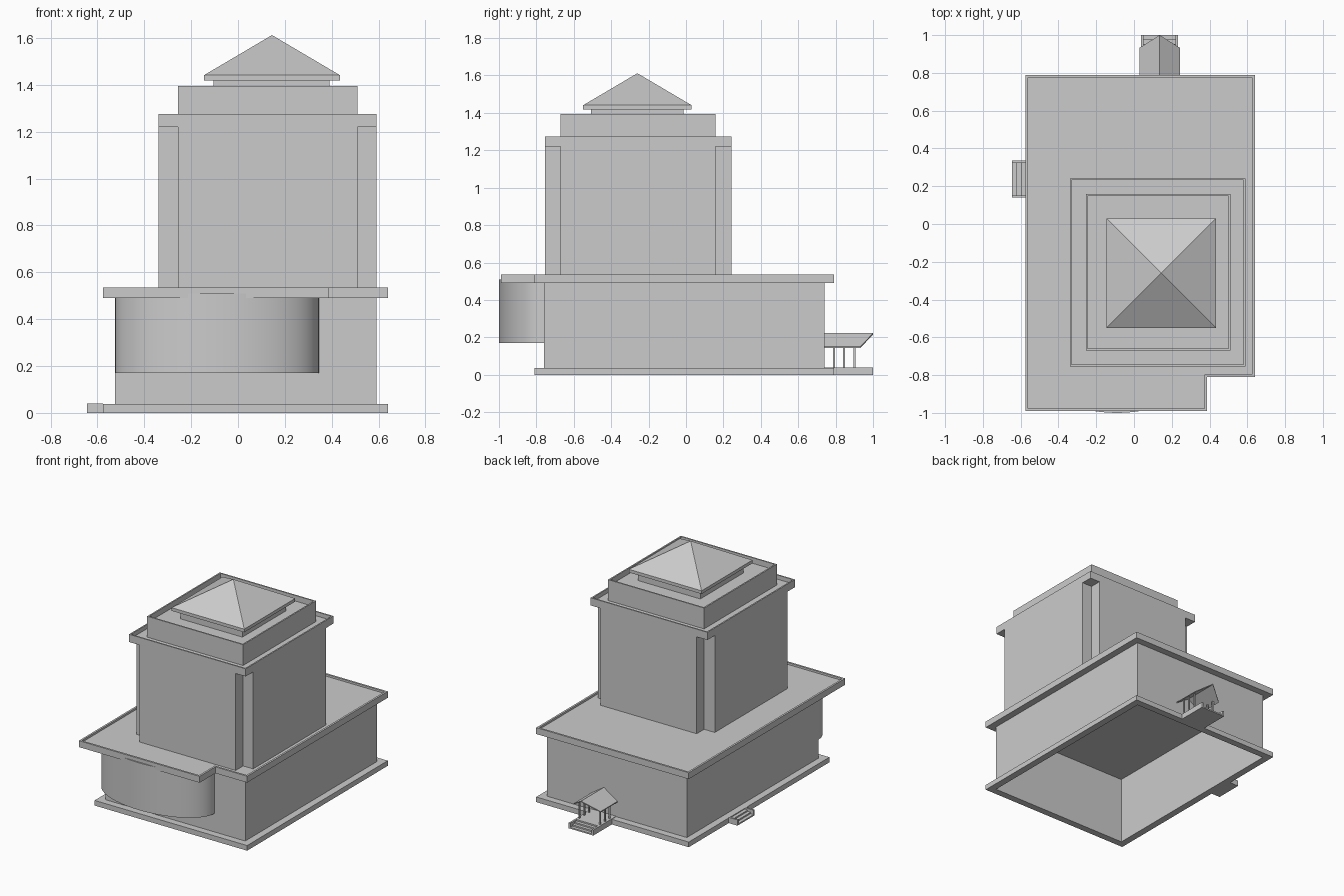
import bpy, bmesh, math
from mathutils import Vector

if "Cube" in bpy.data.objects:
    bpy.data.objects.remove(bpy.data.objects["Cube"])


def rect(x0, x1, y0, y1):
    return [(x0, y0), (x1, y0), (x1, y1), (x0, y1)]


def finish(bm, name):
    mesh = bpy.data.meshes.new(name)
    bm.to_mesh(mesh)
    bm.free()
    ob = bpy.data.objects.new(name, mesh)
    bpy.context.collection.objects.link(ob)
    return ob


def prism(name, outline, z0, z1, rim=0, sink=0, apex=None, bottom=True):
    """Extrude a counter-clockwise outline; optional sunken top or pointed roof."""
    bm = bmesh.new()
    lo = [bm.verts.new((x, y, z0)) for x, y in outline]
    hi = [bm.verts.new((x, y, z1)) for x, y in outline]
    n = len(outline)
    for i in range(n):
        j = (i + 1) % n
        bm.faces.new((lo[i], lo[j], hi[j], hi[i]))
    top = bm.faces.new(hi)
    if bottom:
        bm.faces.new(lo[::-1])
    bm.normal_update()
    if rim:
        bmesh.ops.inset_individual(bm, faces=[top], thickness=rim, use_even_offset=True)
        top = bmesh.ops.extrude_discrete_faces(bm, faces=[top])["faces"][0]
        bmesh.ops.translate(bm, verts=top.verts[:], vec=(0, 0, -sink))
    if apex is not None:
        bmesh.ops.poke(bm, faces=[top])["verts"][0].co.z = apex
    return finish(bm, name)


# Hollow lower storey, open underneath
prism("lower_walls", rect(-0.525, 0.59, -0.76, 0.74), 0, 0.495, bottom=False)

# Plinth ring around the foot of the walls
bm = bmesh.new()
loops = [[bm.verts.new((x, y, z)) for x, y in r] for r, z in (
    (rect(-0.525, 0.59, -0.76, 0.74), 0), (rect(-0.575, 0.64, -0.81, 0.79), 0),
    (rect(-0.575, 0.64, -0.81, 0.79), 0.037), (rect(-0.525, 0.59, -0.76, 0.74), 0.037))]
for a, b in zip(loops, loops[1:]):
    for i in range(4):
        j = (i + 1) % 4
        bm.faces.new((a[j], a[i], b[i], b[j]))
bmesh.ops.recalc_face_normals(bm, faces=bm.faces[:])
finish(bm, "plinth")

# L-shaped flat roof with a low parapet
prism("terrace_roof", [(-0.575, -0.99), (0.387, -0.99), (0.387, -0.81), (0.64, -0.81),
                       (0.64, 0.79), (-0.575, 0.79)], 0.49, 0.536, 0.014, 0.014)

# Half-elliptical bay hanging on the front wall
arc = [(-0.09 + 0.435 * math.cos(t), -0.76 + 0.24 * math.sin(t))
       for t in (math.pi + math.pi * i / 32 for i in range(33))]
bay = prism("front_bay", arc, 0.17, 0.51)
bpy.context.view_layer.objects.active = bay
bay.select_set(True)
bpy.ops.object.shade_smooth_by_angle(angle=math.radians(30))
bay.select_set(False)

# Tower with notched corners, cornice and upper tier
X0, X1, X2, X3 = -0.34, -0.255, 0.51, 0.59
Y0, Y1, Y2, Y3 = -0.755, -0.67, 0.158, 0.242
prism("tower", [(X1, Y0), (X2, Y0), (X2, Y1), (X3, Y1), (X3, Y2), (X2, Y2),
                (X2, Y3), (X1, Y3), (X1, Y2), (X0, Y2), (X0, Y1), (X1, Y1)], 0.522, 1.22)
prism("tower_cornice", rect(X0, X3, Y0, Y3), 1.22, 1.275, 0.01, 0.03)
prism("upper_tier", rect(X1, X2, Y1, Y2), 1.245, 1.395, 0.01, 0.04)

# Pyramid cap on a short neck
prism("cap_neck", rect(-0.105, 0.39, -0.507, -0.013), 1.355, 1.42)
prism("pyramid_cap", rect(-0.145, 0.435, -0.55, 0.03), 1.418, 1.441, apex=1.612)


def steps(name, origin, out, side, run, half, height, count=3):
    """Small flight descending along 'out', with a cheek on both sides."""
    o, d, s = Vector(origin), Vector(out), Vector(side)

    def block(label, a, b, c, e, h):
        p = [o + d * u + s * v for u, v in ((a, c), (b, e))]
        xs, ys = sorted(q.x for q in p), sorted(q.y for q in p)
        prism(label, rect(*xs, *ys), 0, h)
    for i in range(count):
        block(name + "_tread", run * i / count, run * (i + 1) / count,
              -half + 0.013, half - 0.013, height * (count - i) / (count + 1))
    for k in (-1, 1):
        block(name + "_cheek", 0, run, k * half, k * (half - 0.013), height)


steps("side_steps", (-0.575, 0.237), (-1, 0), (0, 1), 0.07, 0.098, 0.041)

# Back porch: deck, steps, posts
PX = 0.136
prism("porch_deck", rect(PX - 0.098, PX + 0.098, 0.74, 0.93), 0, 0.04)
steps("porch_steps", (PX, 0.93), (0, 1), (1, 0), 0.07, 0.098, 0.04)
for k in (-1, 1):
    for y in (0.792, 0.845, 0.9):
        x = PX + k * 0.082
        prism("porch_post", rect(x - 0.005, x + 0.005, y - 0.005, y + 0.005), 0.04, 0.155)

# Porch gable roof, ridge reaching further out than the eaves
bm = bmesh.new()
sections = []
for t in (0, 0.007):
    sections.append([[bm.verts.new((PX + dx, y, z - t)) for dx, y, z in row] for row in (
        ((-0.108, 0.74, 0.15), (0, 0.74, 0.222), (0.108, 0.74, 0.15)),
        ((-0.108, 0.932, 0.15), (0, 1.0, 0.222), (0.108, 0.932, 0.15)))])
for a, b in sections:
    for i in (0, 1):
        bm.faces.new((a[i], a[i + 1], b[i + 1], b[i]))
(ua, ub), (la, lb) = sections
for up, low in ((ua, la), (ub, lb), ([ua[0], ub[0]], [la[0], lb[0]]),
                ([ua[2], ub[2]], [la[2], lb[2]])):
    for i in range(len(up) - 1):
        bm.faces.new((up[i], up[i + 1], low[i + 1], low[i]))
bmesh.ops.recalc_face_normals(bm, faces=bm.faces[:])
finish(bm, "porch_roof")
